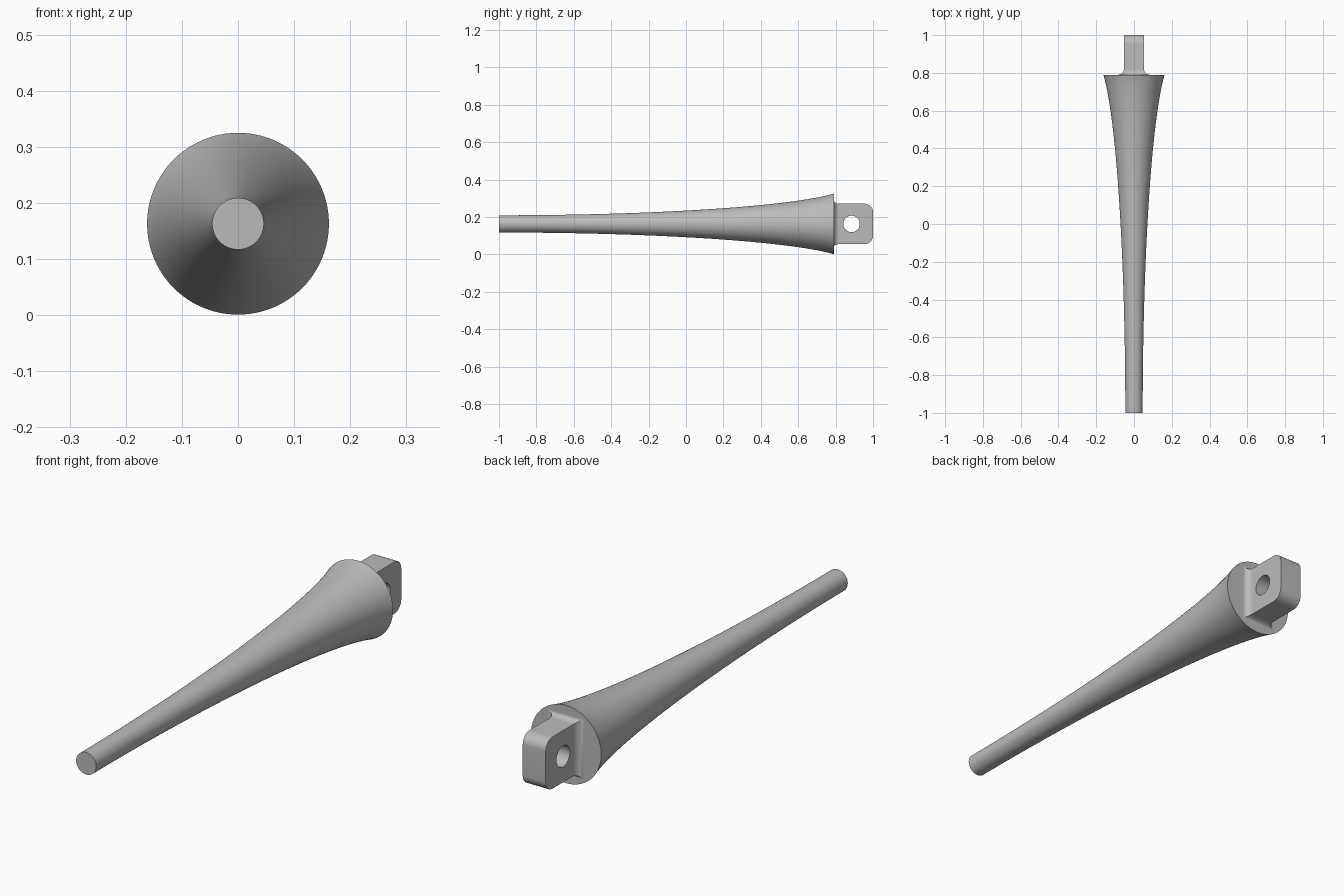
import bpy, bmesh
from math import sin, cos, pi, sqrt, radians

cube = bpy.data.objects.get("Cube")
if cube:
    bpy.data.objects.remove(cube)

ZC = 0.163        # height of the central axis
FLANGE_Y = 0.79   # rear face of the flared shaft
TIP_R, FLARE_R = 0.046, 0.162
TAB_X, TAB_Z = 0.053, 0.108

grey = bpy.data.materials.new("plain grey")
grey.use_nodes = True
grey.diffuse_color = (0.5, 0.5, 0.5, 1)
grey.node_tree.nodes["Principled BSDF"].inputs["Base Color"].default_value = (0.5, 0.5, 0.5, 1)


def finish(obj):
    obj.data.materials.clear()
    obj.data.materials.append(grey)
    bpy.ops.object.select_all(action='DESELECT')
    obj.select_set(True)
    bpy.context.view_layer.objects.active = obj
    bpy.ops.object.shade_smooth_by_angle(angle=radians(35))


def loft(name, rings):
    """Skin a list of closed rings and cap both ends."""
    bm = bmesh.new()
    loops = [[bm.verts.new(p) for p in ring] for ring in rings]
    n = len(loops[0])
    for a, b in zip(loops, loops[1:]):
        for i in range(n):
            j = (i + 1) % n
            bm.faces.new((a[i], a[j], b[j], b[i]))
    bm.faces.new(loops[0])
    bm.faces.new(loops[-1])
    bmesh.ops.recalc_face_normals(bm, faces=bm.faces)
    mesh = bpy.data.meshes.new(name)
    bm.to_mesh(mesh)
    bm.free()
    obj = bpy.data.objects.new(name, mesh)
    bpy.context.collection.objects.link(obj)
    finish(obj)


def arc(cx, cy, r, start, end, steps):
    return [(cx + r * cos(start + (end - start) * i / steps),
             cy + r * sin(start + (end - start) * i / steps)) for i in range(steps + 1)]


# Flared shaft: radius follows part of an ellipse
K = 0.96


def shaft_ring(t):
    rise = (1 - sqrt(1 - (K * t) ** 2)) / (1 - sqrt(1 - K * K))
    r = TIP_R + (FLARE_R - TIP_R) * rise
    y = -1 + (FLANGE_Y + 1) * t
    return [(r * cos(2 * pi * i / 96), y, ZC + r * sin(2 * pi * i / 96)) for i in range(96)]


loft("flared_shaft", [shaft_ring(sin(pi / 2 * i / 48)) for i in range(49)])

# Mounting tab: rounded outline with a pin hole, extruded sideways
curve = bpy.data.curves.new("mounting_tab", 'CURVE')
curve.dimensions = '2D'
curve.fill_mode = 'BOTH'
curve.extrude = TAB_X
ROUND = 0.045
outline = ([(FLANGE_Y - 0.005, -TAB_Z)]
           + arc(1 - ROUND, -TAB_Z + ROUND, ROUND, -pi / 2, 0, 12)
           + arc(1 - ROUND, TAB_Z - ROUND, ROUND, 0, pi / 2, 12)
           + [(FLANGE_Y - 0.005, TAB_Z)])
hole = arc(0.885, 0, 0.044, 0, 2 * pi, 48)[:-1]
for points in (outline, hole):
    spline = curve.splines.new('POLY')
    spline.points.add(len(points) - 1)
    for p, (u, v) in zip(spline.points, points):
        p.co = (u, v, 0, 1)
    spline.use_cyclic_u = True
tab = bpy.data.objects.new("mounting_tab", curve)
bpy.context.collection.objects.link(tab)
tab.rotation_euler = (pi / 2, 0, pi / 2)
tab.location.z = ZC
bpy.ops.object.select_all(action='DESELECT')
tab.select_set(True)
bpy.context.view_layer.objects.active = tab
bpy.ops.object.convert(target='MESH')
finish(bpy.context.view_layer.objects.active)

# Concave fillet where the tab meets the flange
FILLET = 0.03


def fillet_ring(a):
    grow = FILLET * (1 - sin(a))
    x, z = TAB_X + grow, TAB_Z + grow * 0.6
    y = FLANGE_Y + FILLET * (1 - cos(a))
    return [(sx * x, y, ZC + sz * z) for sx, sz in ((1, 1), (-1, 1), (-1, -1), (1, -1))]


loft("tab_fillet", [fillet_ring(pi / 2 * i / 10) for i in range(11)])
